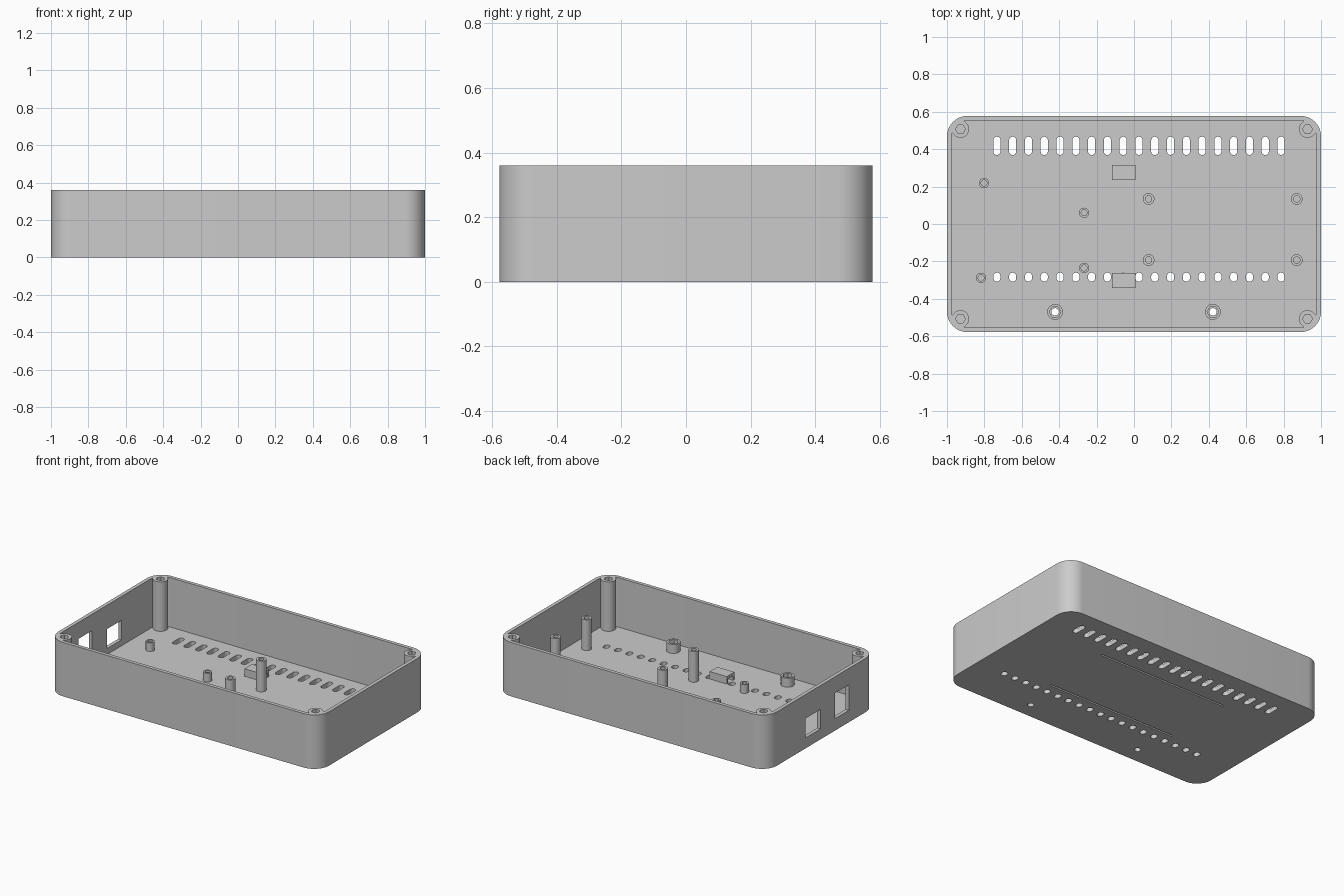
import bpy, bmesh
from math import sin, cos, pi, radians

if "Cube" in bpy.data.objects:
    bpy.data.objects.remove(bpy.data.objects["Cube"])

# Single grey plastic
GREY = (0.6, 0.6, 0.6, 1)
plastic = bpy.data.materials.new("grey_plastic")
plastic.use_nodes = True
plastic.diffuse_color = GREY
plastic.node_tree.nodes["Principled BSDF"].inputs["Base Color"].default_value = GREY

HEIGHT, FLOOR, WALL = 0.36, 0.03, 0.024
HALF_X, HALF_Y, RADIUS = 1.0, 0.578, 0.11


def rounded(cx, cy, hx, hy, r, steps=10):
    """Outline of a rounded rectangle; a slot when r equals a half width."""
    points = []
    for quarter, (sx, sy) in enumerate([(1, 1), (-1, 1), (-1, -1), (1, -1)]):
        for i in range(steps + 1):
            a = (quarter + i / steps) * pi / 2
            p = (cx + sx * (hx - r) + r * cos(a), cy + sy * (hy - r) + r * sin(a))
            if not points or abs(p[0] - points[-1][0]) + abs(p[1] - points[-1][1]) > 1e-5:
                points.append(p)
    if abs(points[0][0] - points[-1][0]) + abs(points[0][1] - points[-1][1]) < 1e-5:
        points.pop()
    return points


def polygon(cx, cy, r, sides=32):
    return [(cx + r * cos(2 * pi * i / sides), cy + r * sin(2 * pi * i / sides))
            for i in range(sides)]


def rect(x0, x1, y0, y1):
    return [(x0, y0), (x1, y0), (x1, y1), (x0, y1)]


def prism(name, outlines, z0, z1):
    """Extrude one or more separate outlines into one object."""
    bm = bmesh.new()
    for outline in outlines:
        low = [bm.verts.new((x, y, z0)) for x, y in outline]
        high = [bm.verts.new((x, y, z1)) for x, y in outline]
        bm.faces.new(low[::-1])
        bm.faces.new(high)
        for i in range(len(low)):
            j = (i + 1) % len(low)
            bm.faces.new((low[i], low[j], high[j], high[i]))
    bmesh.ops.recalc_face_normals(bm, faces=bm.faces)
    mesh = bpy.data.meshes.new(name)
    bm.to_mesh(mesh)
    bm.free()
    obj = bpy.data.objects.new(name, mesh)
    bpy.context.collection.objects.link(obj)
    return obj


def select(obj):
    bpy.ops.object.select_all(action='DESELECT')
    obj.select_set(True)
    bpy.context.view_layer.objects.active = obj


def cut(obj, outlines, z0, z1):
    cutter = prism("cutter", outlines, z0, z1)
    cutter.hide_render = True
    mod = obj.modifiers.new("cut", 'BOOLEAN')
    mod.operation, mod.solver, mod.object = 'DIFFERENCE', 'EXACT', cutter
    select(obj)
    bpy.ops.object.modifier_apply(modifier=mod.name)
    bpy.data.objects.remove(cutter)


def finish(obj):
    obj.data.materials.clear()
    obj.data.materials.append(plastic)
    select(obj)
    bpy.ops.object.shade_smooth_by_angle(angle=radians(30))


screw_points = [(-0.422, -0.47), (0.422, -0.47)]

# Open tray with rounded corners
tray = prism("tray", [rounded(0, 0, HALF_X, HALF_Y, RADIUS)], 0, HEIGHT)
cut(tray, [rounded(0, 0, HALF_X - WALL, HALF_Y - WALL, RADIUS - WALL)], FLOOR, HEIGHT + 0.1)

# Two rows of vent slots and the screw holes through the floor
vents = []
for i in range(19):
    x = -0.733 + i * 0.0844
    vents.append(rounded(x, 0.418, 0.019, 0.049, 0.019, 6))
    vents.append(rounded(x, -0.284, 0.019, 0.024, 0.019, 6))
cut(tray, vents + [polygon(x, y, 0.02) for x, y in screw_points], -0.05, FLOOR + 0.02)

# Connector openings in the right wall
cut(tray, [rect(-1.1, -0.94, 0.01, 0.165)], 0.07, 0.2)
cut(tray, [rect(-1.1, -0.94, -0.29, -0.145)], 0.08, 0.25)

# Engraved lines under the floor
cut(tray, [rect(-0.48, 0.485, y - 0.006, y + 0.006) for y in (0.27, -0.208)], -0.05, 0.01)
finish(tray)

# Corner posts, blended into the corners, with hexagonal sockets
R = 0.046
for sx, side in ((1, "left"), (-1, "right")):
    for sy, end in ((1, "back"), (-1, "front")):
        cx, cy, d = sx * 0.928, sy * 0.507, 0.5 ** 0.5
        outline = [(-R * sin(pi * i / 20), R * cos(pi * i / 20)) for i in range(21)]
        outline += [(0.035, -R), (0.035, R)]
        outline = [(cx + sx * d * (u - v), cy + sy * d * (u + v)) for u, v in outline]
        post = prism(f"corner_post_{end}_{side}", [outline], FLOOR - 0.01, HEIGHT)
        cut(post, [polygon(cx, cy, 0.026, 6)], HEIGHT - 0.15, HEIGHT + 0.05)
        finish(post)

# Board standoffs: four short ones and four tall ones, each with a pilot hole
short = [(-0.802, 0.219), (-0.267, 0.06), (-0.267, -0.235), (-0.818, -0.288)]
tall = [(x, y) for x in (0.078, 0.87) for y in (0.134, -0.193)]
for kind, points, r, hole, top in (("short", short, 0.027, 0.016, 0.088),
                                   ("tall", tall, 0.031, 0.017, 0.235)):
    for i, (x, y) in enumerate(points):
        standoff = prism(f"{kind}_standoff_{i + 1}", [polygon(x, y, r)], FLOOR - 0.005, top)
        cut(standoff, [polygon(x, y, hole, 24)], FLOOR + 0.01, top + 0.05)
        finish(standoff)

# Screw bosses with a through hole and a hexagonal nut recess
for i, (x, y) in enumerate(screw_points):
    boss = prism(f"screw_boss_{i + 1}", [polygon(x, y, 0.042)], FLOOR - 0.005, 0.09)
    cut(boss, [polygon(x, y, 0.02)], 0, 0.2)
    cut(boss, [polygon(x, y, 0.031, 6)], 0.06, 0.2)
    finish(boss)

# Cable tie bridges with a tunnel running along x
for name, y in (("back", 0.275), ("front", -0.302)):
    bridge = prism(f"cable_bridge_{name}", [rect(-0.118, 0.008, y - 0.04, y + 0.04)],
                   FLOOR - 0.003, 0.08)
    cut(bridge, [rect(-0.2, 0.1, y - 0.025, y + 0.025)], 0, 0.06)
    finish(bridge)
